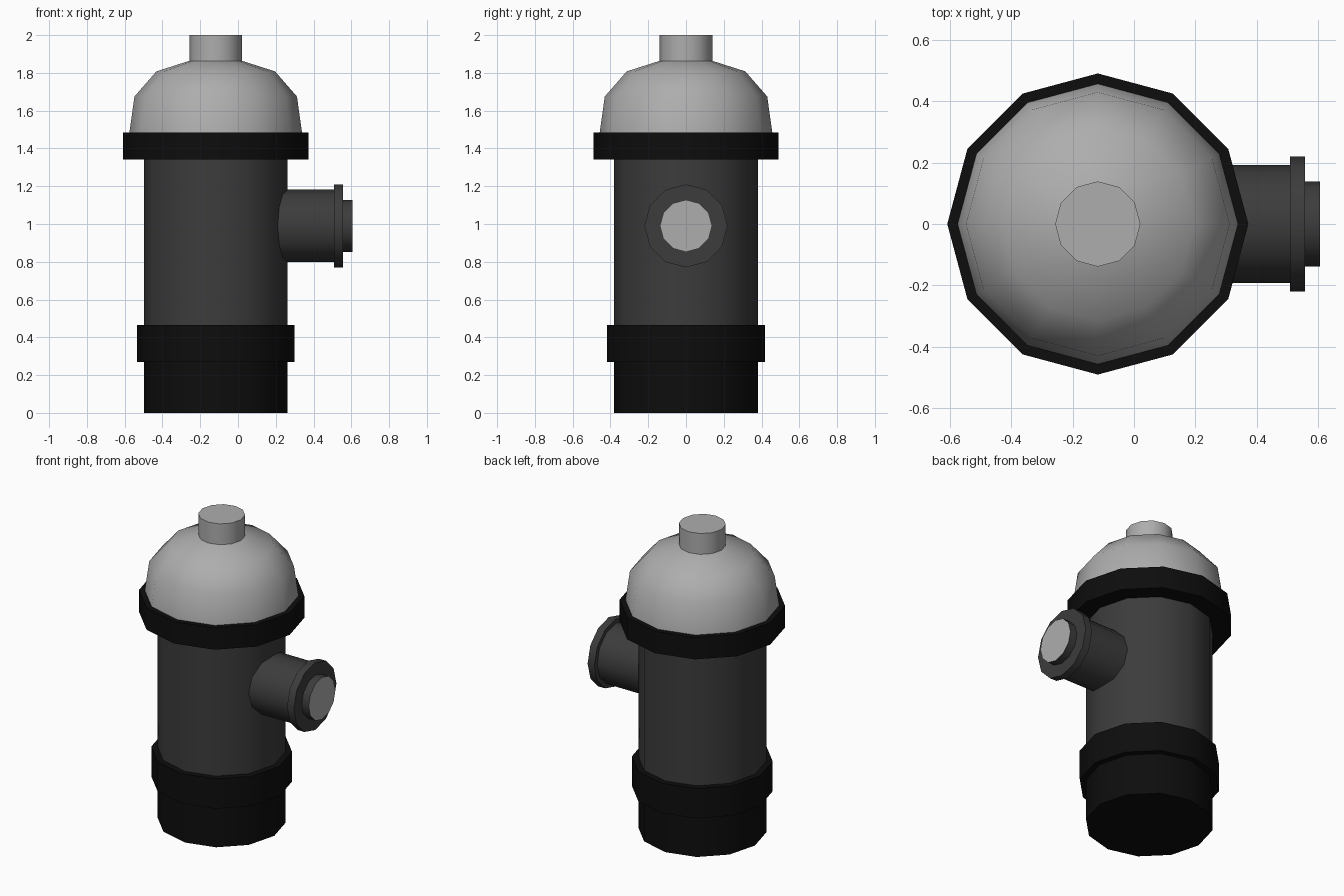
import bpy, bmesh, math

if "Cube" in bpy.data.objects:
    bpy.data.objects.remove(bpy.data.objects["Cube"])

SIDES = 12
CX = -0.118      # axis of the upright body
NOZZLE_Z = 0.99  # height of the side outlet


def material(name, v):
    m = bpy.data.materials.new(name)
    m.diffuse_color = (v, v, v, 1)
    m.use_nodes = True
    m.node_tree.nodes["Principled BSDF"].inputs["Base Color"].default_value = m.diffuse_color
    return m


BLACK = material("black", 0.004)
DARK = material("dark grey", 0.045)
LIGHT = material("light grey", 0.42)


def lathe(name, profile, mat, axis="z", bottom=False, top=False, top_mat=None):
    """Revolve (radius, height) points about the body axis or the outlet axis."""
    bm = bmesh.new()
    rings = []
    for r, h in profile:
        ring = []
        for j in range(SIDES):
            a = 2 * math.pi * j / SIDES
            u, v = r * math.cos(a), r * math.sin(a)
            co = (CX + u, v, h) if axis == "z" else (h, u, NOZZLE_Z + v)
            ring.append(bm.verts.new(co))
        rings.append(ring)
    for lo, hi in zip(rings, rings[1:]):
        for j in range(SIDES):
            k = (j + 1) % SIDES
            bm.faces.new((lo[j], lo[k], hi[k], hi[j]))
    if bottom:
        bm.faces.new(rings[0][::-1])
    if top:
        face = bm.faces.new(rings[-1])
        face.material_index = 1 if top_mat else 0
    me = bpy.data.meshes.new(name)
    bm.to_mesh(me)
    bm.free()
    me.materials.append(mat)
    if top_mat:
        me.materials.append(top_mat)
    ob = bpy.data.objects.new(name, me)
    bpy.context.collection.objects.link(ob)
    bpy.ops.object.select_all(action="DESELECT")
    ob.select_set(True)
    bpy.context.view_layer.objects.active = ob
    bpy.ops.object.shade_smooth_by_angle(angle=math.radians(40))
    return ob


# Foot and lower band
lathe("foot", [(0.38, 0), (0.38, 0.27)], BLACK, bottom=True)
lathe("lower_band", [(0.38, 0.27), (0.418, 0.27), (0.418, 0.465), (0.38, 0.465)], BLACK)

# Barrel
lathe("barrel", [(0.38, 0.465), (0.38, 1.342)], DARK)

# Upper band under the dome
lathe("upper_band", [(0.38, 1.342), (0.491, 1.342), (0.491, 1.485), (0.457, 1.485)], BLACK)

# Dome and top nut
lathe("dome", [(0.457, 1.485), (0.43, 1.675), (0.314, 1.808), (0.139, 1.864)], LIGHT)
lathe("top_nut", [(0.139, 1.864), (0.139, 2.0)], LIGHT, top=True)

# Side outlet: pipe, flange and plug with a light end face
lathe("outlet_pipe", [(0.192, 0.2), (0.192, 0.508)], DARK, axis="x")
lathe("outlet_flange", [(0.192, 0.508), (0.22, 0.508), (0.22, 0.557), (0.138, 0.557)],
      DARK, axis="x")
lathe("outlet_plug", [(0.138, 0.557), (0.138, 0.607)], DARK, axis="x",
      top=True, top_mat=LIGHT)
